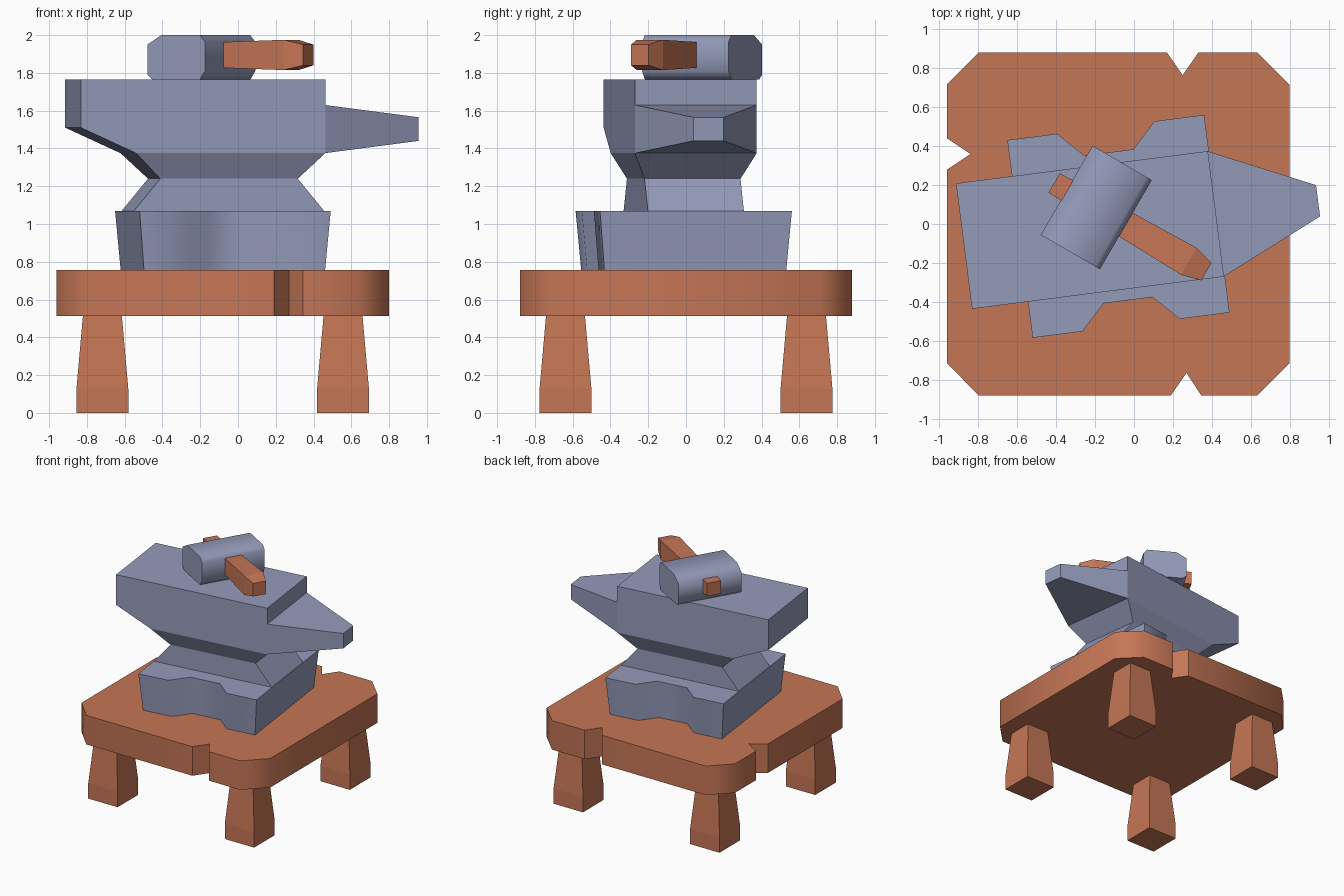
import bpy, math
from mathutils import Matrix

if "Cube" in bpy.data.objects:
    bpy.data.objects.remove(bpy.data.objects["Cube"])

def material(name, col):
    m = bpy.data.materials.new(name)
    m.diffuse_color = (*col, 1)
    m.use_nodes = True
    m.node_tree.nodes["Principled BSDF"].inputs["Base Color"].default_value = m.diffuse_color
    return m

wood = material("brown wood", (0.56, 0.18, 0.093))
steel = material("blue grey steel", (0.30, 0.325, 0.49))

def loft(name, rings, mat, matrix=Matrix(), caps=(True, True), smooth=None):
    """Join equal rings of points into a solid."""
    n = len(rings[0])
    verts = [p for r in rings for p in r]
    faces = [(k*n + i, k*n + (i+1) % n, (k+1)*n + (i+1) % n, (k+1)*n + i)
             for k in range(len(rings)-1) for i in range(n)]
    if caps[0]:
        faces.append(tuple(reversed(range(n))))
    if caps[1]:
        faces.append(tuple(range(len(verts)-n, len(verts))))
    me = bpy.data.meshes.new(name)
    me.from_pydata(verts, [], faces)
    me.materials.append(mat)
    ob = bpy.data.objects.new(name, me)
    ob.matrix_world = matrix
    bpy.context.collection.objects.link(ob)
    if smooth:
        bpy.ops.object.select_all(action='DESELECT')
        ob.select_set(True)
        bpy.context.view_layer.objects.active = ob
        bpy.ops.object.shade_smooth_by_angle(angle=math.radians(smooth))
    return ob

def rect(x0, x1, b, z, z2=None):
    """Rectangle in plan; z on the x0 side, z2 on the x1 side."""
    z2 = z if z2 is None else z2
    return [(x0, -b, z), (x1, -b, z2), (x1, b, z2), (x0, b, z)]

def section(x, hy, z0, z1):
    """Upright rectangle facing +x."""
    return [(x, -hy, z0), (x, hy, z0), (x, hy, z1), (x, -hy, z1)]

def placed(x, y, z, deg):
    return Matrix.Translation((x, y, z)) @ Matrix.Rotation(math.radians(deg), 4, 'Z')

# Table top with cut corners and three notches
top = [(-0.80, -0.88), (0.19, -0.88), (0.27, -0.765), (0.345, -0.88), (0.635, -0.88),
       (0.80, -0.715), (0.80, 0.715), (0.635, 0.88), (0.33, 0.88), (0.25, 0.765),
       (0.17, 0.88), (-0.80, 0.88), (-0.96, 0.72), (-0.96, 0.44), (-0.84, 0.36),
       (-0.96, 0.28), (-0.96, -0.715)]
loft("table_top", [[(x, y, z) for x, y in top] for z in (0.512, 0.757)], wood, smooth=50)

# Four tapered legs
for sx, nx in ((-1, "left"), (1, "right")):
    for sy, ny in ((-1, "front"), (1, "back")):
        loft(f"{ny}_{nx}_leg",
             [rect(-h, h, h, z) for h, z in ((0.137, 0), (0.137, 0.13), (0.103, 0.515))],
             wood, Matrix.Translation((-0.081 + sx*0.637, sy*0.638, 0)))

# Anvil foot with a scooped front and back
A = placed(-0.08, -0.012, 0, 7.3)
half = [(-0.51, -0.512), (-0.252, -0.512), (-0.127, -0.383),
        (0.127, -0.383), (0.252, -0.512), (0.51, -0.512)]
foot = half + [(-x, -y) for x, y in half]
loft("anvil_foot", [[(x*s, y*s, z) for x, y in foot] for s, z in ((0.948, 0.757), (1, 1.07))],
     steel, A, smooth=48)

# Anvil waist and body
loft("anvil_body", [rect(-0.507, 0.507, 0.256, 1.07), rect(-0.367, 0.367, 0.256, 1.24),
                    rect(-0.505, 0.505, 0.325, 1.375), rect(-0.80, 0.505, 0.325, 1.51),
                    rect(-0.80, 0.505, 0.325, 1.765)], steel, A, caps=(False, True))

# Anvil horn
loft("anvil_horn", [section(0.503, 0.325, 1.375, 1.63), section(1.034, 0.081, 1.44, 1.565)],
     steel, A, caps=(False, True))

# Hammer head: bevelled block lying across the handle (local x = handle direction)
H = placed(-0.194, 0.085, 0, -30.2)
w = 0.176
prof = [(-w+0.03, 1.765), (w-0.03, 1.765), (w, 1.81), (w, 1.965),
        (w-0.03, 2.0), (-w+0.085, 2.0), (-w, 1.95), (-w, 1.79)]
loft("hammer_head", [[(x, y, z) for x, z in prof] for y in (0.265, -0.265)],
     steel, H, smooth=60)

# Hammer handle, thicker toward the grip end
loft("hammer_handle", [section(t, h, 1.895-v, 1.895+v) for t, h, v in
                       ((-0.25, 0.058, 0.055), (0.55, 0.08, 0.08), (0.655, 0.053, 0.055))],
     wood, H)
